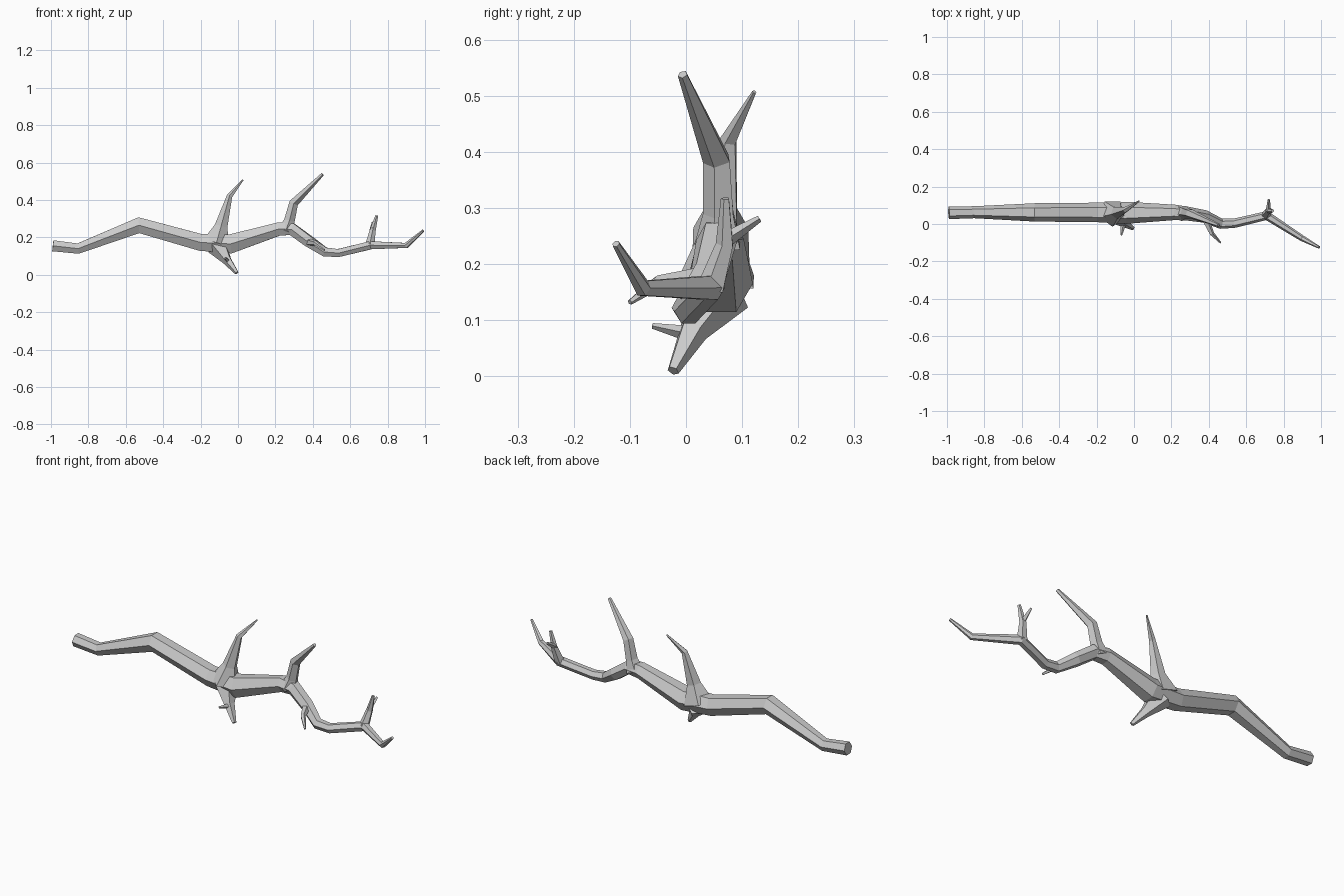
import bpy, bmesh, math
from mathutils import Vector


def limb(name, points, sides, ref):
    """Tapered faceted tube through (x, y, z, radius) points."""
    pos = [Vector(p[:3]) for p in points]
    ref = Vector(ref)
    bm = bmesh.new()
    rings = []
    for i, p in enumerate(pos):
        a = (p - pos[i - 1]).normalized() if i else Vector()
        b = (pos[i + 1] - p).normalized() if i < len(pos) - 1 else Vector()
        t = (a + b).normalized()
        u = ref.cross(t).normalized()
        v = t.cross(u)
        r = points[i][3]
        rings.append([bm.verts.new(p + r * (math.cos(k * math.tau / sides) * u
                                            + math.sin(k * math.tau / sides) * v))
                      for k in range(sides)])
    for lo, hi in zip(rings, rings[1:]):
        for k in range(sides):
            n = (k + 1) % sides
            bm.faces.new((lo[k], lo[n], hi[n], hi[k]))
    bm.faces.new(rings[0][::-1])
    bm.faces.new(rings[-1])
    bmesh.ops.recalc_face_normals(bm, faces=bm.faces)
    mesh = bpy.data.meshes.new(name)
    bm.to_mesh(mesh)
    bm.free()
    ob = bpy.data.objects.new(name, mesh)
    bpy.context.collection.objects.link(ob)
    return ob


UP, ALONG = (0, 0, 1), (1, 0, 0)

# Main crooked branch, thick end to thin tip
limb("main_branch", [
    (-0.99, 0.06, 0.155, 0.034), (-0.855, 0.063, 0.14, 0.032),
    (-0.53, 0.062, 0.265, 0.049), (-0.2, 0.062, 0.173, 0.052),
    (-0.04, 0.06, 0.165, 0.059), (0.22, 0.062, 0.245, 0.041),
    (0.29, 0.055, 0.243, 0.037), (0.38, 0.04, 0.178, 0.034),
    (0.465, 0.002, 0.122, 0.028), (0.535, 0.004, 0.116, 0.025),
    (0.71, 0.045, 0.158, 0.025), (0.9, -0.077, 0.157, 0.016),
    (0.99, -0.125, 0.236, 0.007)], 6, UP)

# Tall upright shoots, flared where they leave the main branch
limb("middle_shoot", [
    (-0.115, 0.06, 0.17, 0.075), (-0.09, 0.062, 0.26, 0.036),
    (-0.045, 0.076, 0.42, 0.016), (0.027, 0.122, 0.507, 0.004)], 5, ALONG)
limb("upper_shoot", [
    (0.255, 0.06, 0.235, 0.045), (0.275, 0.06, 0.29, 0.03),
    (0.298, 0.056, 0.385, 0.026), (0.452, -0.006, 0.538, 0.009)], 5, ALONG)

# Downward stub with its small side twig
limb("lower_stub", [
    (-0.11, 0.06, 0.155, 0.06), (-0.06, 0.012, 0.08, 0.027),
    (-0.006, -0.023, 0.01, 0.011)], 5, ALONG)
limb("lower_twig", [
    (-0.055, 0.01, 0.075, 0.015), (-0.068, -0.06, 0.09, 0.005)], 4, ALONG)

# Bent twig on the dip of the main branch
limb("front_twig", [
    (0.38, 0.03, 0.175, 0.022), (0.415, -0.05, 0.168, 0.013),
    (0.462, -0.1, 0.132, 0.005)], 5, UP)

# Forked shoot near the tip
limb("tip_shoot", [
    (0.705, 0.046, 0.158, 0.026), (0.72, 0.07, 0.235, 0.017),
    (0.742, 0.07, 0.317, 0.008)], 5, ALONG)
limb("tip_twig", [
    (0.718, 0.066, 0.24, 0.015), (0.721, 0.131, 0.281, 0.006)], 4, ALONG)
